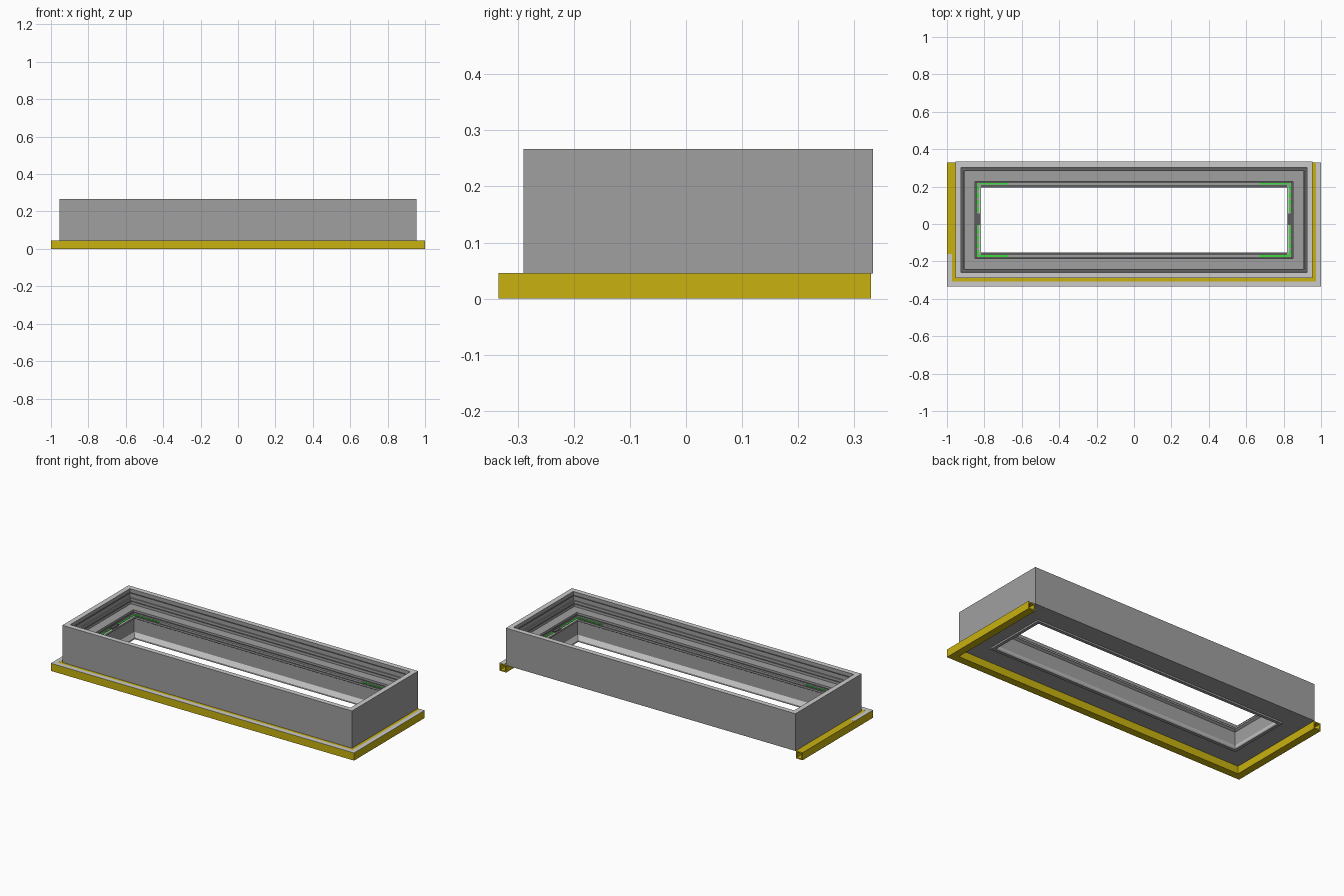
import bpy, bmesh

if "Cube" in bpy.data.objects:
    bpy.data.objects.remove(bpy.data.objects["Cube"])

# Outer rectangle of the box
X, Y0, Y1 = 0.955, -0.29, 0.333


def material(name, col):
    m = bpy.data.materials.new(name)
    m.diffuse_color = col
    m.use_nodes = True
    m.node_tree.nodes["Principled BSDF"].inputs["Base Color"].default_value = m.diffuse_color
    return m


yellow = material("yellow", (0.58, 0.445, 0.005, 1))
green = material("green", (0.03, 0.75, 0.03, 1))
mid = material("mid_grey", (0.35, 0.35, 0.35, 1))
light = material("light_grey", (0.58, 0.58, 0.58, 1))
dark = material("dark_grey", (0.11, 0.11, 0.11, 1))


def finish(name, bm, mats=()):
    bmesh.ops.recalc_face_normals(bm, faces=bm.faces)
    me = bpy.data.meshes.new(name)
    bm.to_mesh(me)
    bm.free()
    ob = bpy.data.objects.new(name, me)
    bpy.context.collection.objects.link(ob)
    for m in mats:
        me.materials.append(m)
    return ob


def sweep(name, sections, ring, mats, caps=False, slots={}):
    """Join closed sections; slots maps a profile segment to a material slot."""
    bm = bmesh.new()
    rows = [[bm.verts.new(p) for p in s] for s in sections]
    n, k = len(rows), len(rows[0])
    for i in range(n if ring else n - 1):
        a, b = rows[i], rows[(i + 1) % n]
        for j in range(k):
            l = (j + 1) % k
            f = bm.faces.new((a[j], a[l], b[l], b[j]))
            f.material_index = slots.get(j, 0)
    if caps:
        bm.faces.new(rows[0])
        bm.faces.new(rows[-1])
    return finish(name, bm, mats)


def frame_sections(prof):
    """Mitred corner sections; d is measured inward from the outer rectangle."""
    return [[(sx * (X - d), (Y0 + d) if front else (Y1 - d), z) for d, z in prof]
            for sx, front in ((-1, True), (1, True), (1, False), (-1, False))]


def u_sections(prof, yend):
    """Sections of a U running along left, front and right sides."""
    return [[(-X + d, yend, z) for d, z in prof],
            [(-X + d, Y0 + d, z) for d, z in prof],
            [(X - d, Y0 + d, z) for d, z in prof],
            [(X - d, yend, z) for d, z in prof]]


def box(bm, x0, x1, y0, y1, z0, z1):
    x0, x1 = sorted((x0, x1))
    vs = bmesh.ops.create_cube(bm, size=1)["verts"]
    for v in vs:
        v.co = ((x0 if v.co.x < 0 else x1), (y0 if v.co.y < 0 else y1),
                (z0 if v.co.z < 0 else z1))


# Main frame: light rim, dark steps, flat shelf, ledge and grooved throat
profile = [(0, 0.045), (0, 0.267), (0.03, 0.267), (0.03, 0.245), (0.037, 0.245),
           (0.037, 0.220), (0.044, 0.220), (0.044, 0.205), (0.050, 0.205),
           (0.050, 0.190), (0.105, 0.190), (0.105, 0.178), (0.112, 0.178),
           (0.112, 0.168), (0.137, 0.168), (0.137, 0.158), (0.124, 0.150),
           (0.124, 0.070), (0.137, 0.045), (0.137, 0.035), (0.118, 0.035),
           (0.118, 0.045)]
sweep("stepped_frame", frame_sections(profile), True, (mid, light, dark),
      slots={1: 1, 3: 2, 7: 2, 11: 2, 17: 1})

# Hollow yellow trim channel around three sides
t, w = 0.007, 0.0445
outer = [(-w, 0), (-w, 0.045), (0, 0.045), (0, 0)]
inner = [(-w + t, t), (-w + t, 0.045 - t), (-t, 0.045 - t), (-t, t)]
out_secs, in_secs = u_sections(outer, 0.33), u_sections(inner, 0.33)
sweep("trim_channel_outside", out_secs, False, [yellow])
sweep("trim_channel_inside", in_secs, False, [yellow])
bm = bmesh.new()
for end in (0, -1):
    o = [bm.verts.new(p) for p in out_secs[end]]
    i = [bm.verts.new(p) for p in in_secs[end]]
    for j in range(4):
        l = (j + 1) % 4
        bm.faces.new((o[j], o[l], i[l], i[j]))
finish("trim_channel_end_rims", bm, [yellow])

# Light cover strip on the trim (short on the left side)
strip = [(-w, 0.0445), (-w, 0.0457), (-0.017, 0.0457), (-0.017, 0.0445)]
secs = u_sections(strip, 0.33)
secs[0] = [(x, -0.16, z) for x, y, z in secs[0]]
sweep("trim_cover_strip", secs, False, [light], caps=True)

# Dark inlays on the long ledges, light inlays on the end ledges
bm = bmesh.new()
for y in (-0.166, 0.197):
    box(bm, -0.817, 0.817, y, y + 0.012, 0.167, 0.1695)
finish("long_ledge_inlays", bm, [dark])
bm = bmesh.new()
for s in (-1, 1):
    box(bm, s * 0.818, s * 0.829, -0.152, 0.195, 0.167, 0.1685)
finish("end_ledge_inlays", bm, [light])

# Green dashes on the ledge along the ends and at the corners
bm = bmesh.new()
zl, zh = 0.167, 0.171
for s in (-1, 1):
    for k in range(10):
        y = -0.168 + k * 0.0385
        box(bm, s * 0.830, s * 0.840, y, y + 0.028, zl, zh)
    for k in range(4):
        for y in (-0.176, 0.210):
            box(bm, s * (0.67 + k * 0.042), s * (0.706 + k * 0.042), y, y + 0.009, zl, zh)
finish("green_dashes", bm, [green])

# Small dark clips at the middle of each end ledge
bm = bmesh.new()
for s in (-1, 1):
    box(bm, s * 0.823, s * 0.841, -0.005, 0.055, 0.166, 0.174)
finish("end_clips", bm, [dark])
